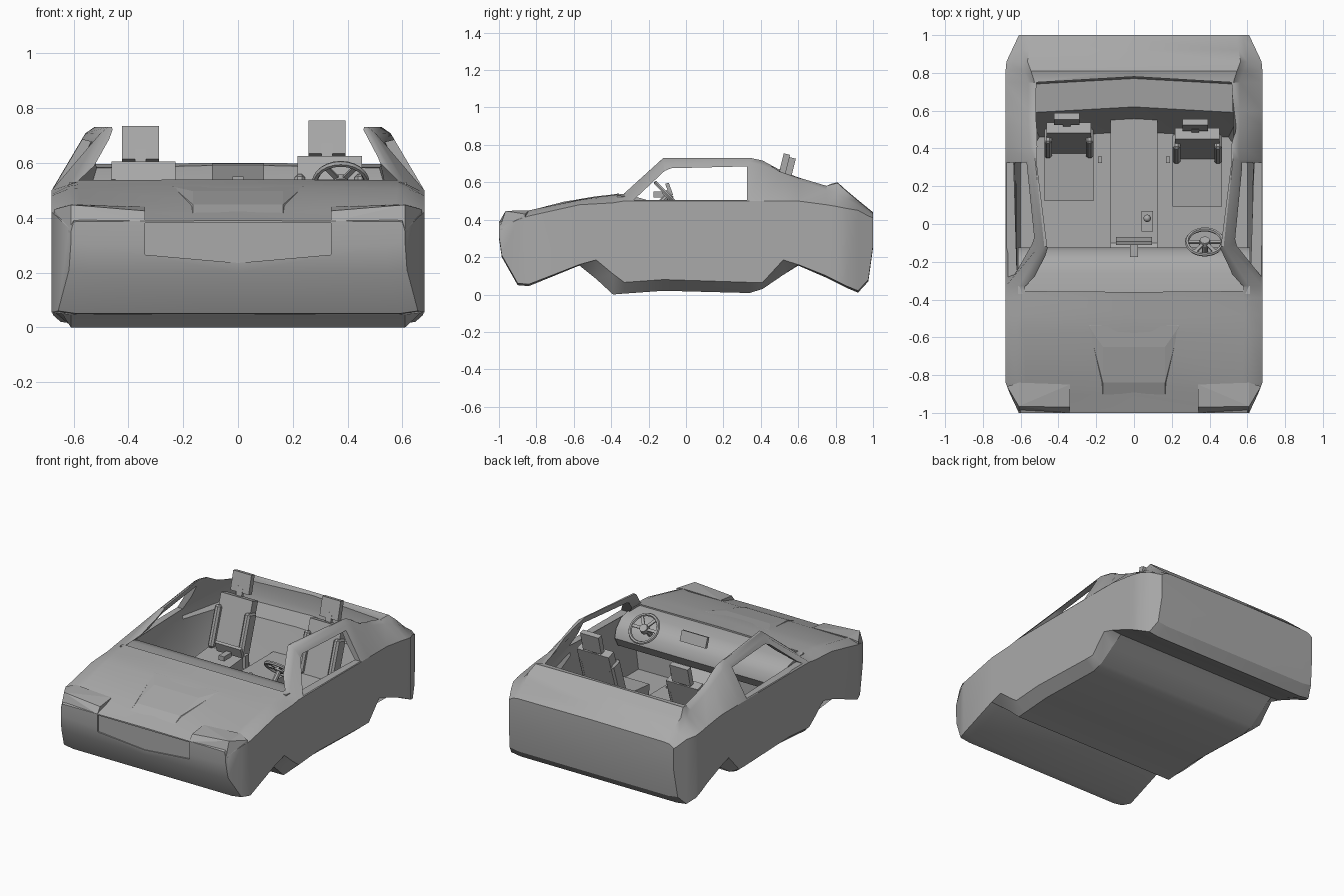
import bpy, bmesh, math
from mathutils import Matrix, Vector

cube = bpy.data.objects.get("Cube")
if cube:
    bpy.data.objects.remove(cube, do_unlink=True)

grey = bpy.data.materials.new("plain_grey")
grey.use_nodes = True
grey.diffuse_color = (0.4, 0.4, 0.4, 1)
grey.node_tree.nodes["Principled BSDF"].inputs["Base Color"].default_value = (0.4, 0.4, 0.4, 1)


def finish(name, bm):
    """Turn a bmesh into a named grey object."""
    bmesh.ops.recalc_face_normals(bm, faces=bm.faces)
    mesh = bpy.data.meshes.new(name)
    bm.to_mesh(mesh)
    bm.free()
    mesh.materials.append(grey)
    ob = bpy.data.objects.new(name, mesh)
    bpy.context.collection.objects.link(ob)
    return ob


def loft(name, rings):
    """Skin closed rings of points and cap both ends."""
    bm = bmesh.new()
    loops = [[bm.verts.new(p) for p in ring] for ring in rings]
    for a, b in zip(loops, loops[1:]):
        for i in range(len(a)):
            j = (i + 1) % len(a)
            bm.faces.new((a[i], a[j], b[j], b[i]))
    bm.faces.new(loops[0])
    bm.faces.new(loops[-1])
    return finish(name, bm)


def hull(name, points):
    bm = bmesh.new()
    for p in points:
        bm.verts.new(p)
    bmesh.ops.convex_hull(bm, input=bm.verts)
    return finish(name, bm)


def box(name, loc, size, tilt=0, bevel=0):
    """Box leaning back by tilt degrees, with optional chamfered edges."""
    bm = bmesh.new()
    bmesh.ops.create_cube(bm, size=1)
    bmesh.ops.scale(bm, vec=size, verts=bm.verts)
    if bevel:
        bmesh.ops.bevel(bm, geom=bm.edges[:], offset=bevel, segments=1, affect='EDGES')
    turn = Matrix.Translation(loc) @ Matrix.Rotation(math.radians(-tilt), 4, 'X')
    bmesh.ops.transform(bm, matrix=turn, verts=bm.verts)
    return finish(name, bm)


def across(name, profile, x0, x1):
    """Prism along x from a side profile of (y, z)."""
    return loft(name, [[(x, y, z) for y, z in profile] for x in (x0, x1)])


def cut(target, cutter):
    mod = target.modifiers.new("cut", 'BOOLEAN')
    mod.operation, mod.solver, mod.object = 'DIFFERENCE', 'EXACT', cutter
    bpy.context.view_layer.objects.active = target
    bpy.ops.object.modifier_apply(modifier=mod.name)
    bpy.data.objects.remove(cutter, do_unlink=True)


def smooth(ob, angle):
    bpy.ops.object.select_all(action='DESELECT')
    ob.select_set(True)
    bpy.context.view_layer.objects.active = ob
    bpy.ops.object.shade_smooth_by_angle(angle=math.radians(angle))


def mirrored(half):
    """Complete a ring from its +x half."""
    return half + [(-x, y, z) for x, y, z in reversed(half) if x > 0]


# Body sections: y, floor, sill, belt, shoulder x, shoulder z, crown z
sections = [
    (-1.0, .3, .31, .35, .60, .385, .39),
    (-.985, .2, .21, .36, .60, .39, .396),
    (-.9, .05, .06, .40, .60, .43, .42),
    (-.84, .045, .055, .42, .61, .45, .445),
    (-.57, .155, .16, .48, .62, .505, .51),
    (-.48, .083, .185, .485, .62, .515, .525),
    (-.39, 0, .11, .49, .62, .52, .535),
    (-.33, .005, .065, .5, .61, .525, .545),
    (-.12, .02, .08, .5, .505, .705, .735),
    (.34, .008, .065, .5, .557, .708, .735),
    (.41, .03, .065, .5, .555, .69, .72),
    (.52, .105, .185, .5, .56, .645, .66),
    (.6, .155, .16, .5, .56, .61, .63),
    (.75, .09, .1, .48, .56, .56, .585),
    (.81, .06, .07, .47, .58, .54, .6),
    (.86, .035, .045, .46, .6, .51, .555),
    (.92, .01, .02, .45, .59, .475, .505),
    (.975, .07, .08, .42, .58, .445, .46),
    (1.0, .25, .26, .41, .58, .43, .44),
]
rings = []
for y, floor, sill, belt, sx, sz, crown in sections:
    side = .68 - .47 * max(0, abs(y) - .85)
    rings.append(mirrored([(0, y, floor), (side - .07, y, floor), (side, y, sill), (side, y, belt),
                           (sx, y, sz), (sx * .94, y, crown - .004), (0, y, crown)]))
body = loft("body", rings)

# Open cabin with a rear shelf: z, front x, middle x, rear x, rear y
cabin = []
for z, fx, mx, rx, ry in [(.1, .6, .6, .5, .46), (.25, .62, .62, .53, .52), (.44, .62, .63, .54, .59),
                          (.46, .62, .635, .54, .74), (.5, .62, .64, .54, .75), (.6, .51, .575, .51, .75),
                          (.72, .43, .515, .5, .75), (.82, .43, .515, .5, .75)]:
    cabin.append(mirrored([(0, -.36, z), (fx, -.355, z), (mx, .32, z), (rx, ry, z), (0, ry + .03, z)]))
cut(body, loft("cabin_cutter", cabin))

# Side windows
cut(body, across("window_cutter", [(-.28, .505), (-.115, .66), (-.08, .675), (.325, .685), (.325, .505)], -1, 1))

# Grille recess
grille = [(-.34, .38), (-.34, .265), (0, .235), (.34, .265), (.34, .38)]
cut(body, loft("grille_cutter", [[(x, y, z) for x, z in grille] for y in (-1.1, -.985)]))
smooth(body, 32)

# Headlight housings
for s, side in ((1, "left"), (-1, "right")):
    hull(side + "_headlight", [(s * x, y, z) for x, y, z in [
        (.34, -1, .385), (.61, -1, .345), (.34, -.97, .425), (.61, -.965, .447),
        (.34, -.85, .44), (.61, -.84, .45), (.672, -.86, .43), (.672, -.86, .35), (.34, -.9, .37)]])

# Slightly raised bonnet panel
hull("bonnet_panel", [(s * x, y, z) for s in (1, -1) for x, y, z in [
    (.165, -.92, .41), (.165, -.84, .448), (.165, -.65, .497), (.24, -.54, .514),
    (.165, -.84, .42), (.165, -.65, .47), (.2, -.5, .515)]])

# Dashboard
dash = across("dashboard", [(-.37, .53), (-.26, .52), (-.19, .5), (-.14, .45), (-.125, .39),
                            (-.16, .33), (-.37, .31)], -.615, .615)
smooth(dash, 35)
box("dash_screen", (0, -.09, .562), (.19, .02, .07), -20)
box("screen_stem", (0, -.135, .535), (.04, .08, .03))

# Steering wheel
tilt = Matrix.Translation((.375, -.095, .53)) @ Matrix.Rotation(math.radians(-45), 4, 'X')


def ring_point(u, v):
    r = .094 + .011 * math.cos(v)
    return tilt @ Vector((r * math.cos(u), r * math.sin(u), .011 * math.sin(v)))


bm = bmesh.new()
N, M = 24, 6
grid = [[bm.verts.new(ring_point(math.tau * i / N, math.tau * j / M)) for j in range(M)] for i in range(N)]
for i in range(N):
    for j in range(M):
        k, l = (i + 1) % N, (j + 1) % M
        bm.faces.new((grid[i][j], grid[k][j], grid[k][l], grid[i][l]))
for angle in (0, 180, 235, 305):
    spoke = bmesh.ops.create_cube(bm, size=1)["verts"]
    bmesh.ops.scale(bm, vec=(.09, .018, .01), verts=spoke)
    bmesh.ops.translate(bm, vec=(.048, 0, 0), verts=spoke)
    turn = Matrix.Rotation(math.radians(angle), 4, 'Z')
    bmesh.ops.transform(bm, matrix=tilt @ turn, verts=spoke)
bmesh.ops.create_cone(bm, cap_ends=True, segments=12, radius1=.032, radius2=.026, depth=.03, matrix=tilt)
bmesh.ops.create_cone(bm, cap_ends=True, segments=8, radius1=.016, radius2=.016, depth=.12,
                      matrix=tilt @ Matrix.Translation((0, 0, -.07)))
smooth(finish("steering_wheel", bm), 40)

# Centre tunnel and gear lever
across("centre_tunnel", [(-.2, .09), (-.2, .34), (-.1, .27), (.58, .27), (.48, .1)], -.125, .125)
box("shifter_plate", (.07, .015, .272), (.06, .11, .015))
bm = bmesh.new()
bmesh.ops.create_cone(bm, cap_ends=True, segments=8, radius1=.01, radius2=.007, depth=.08,
                      matrix=Matrix.Translation((.07, .03, .31)))
bmesh.ops.create_uvsphere(bm, u_segments=10, v_segments=6, radius=.02,
                          matrix=Matrix.Translation((.07, .03, .36)))
smooth(finish("gear_lever", bm), 50)

# Seats, the driver's a little further forward and higher
for side, x, dy, dz in (("left", .335, -.03, .02), ("right", -.345, 0, 0)):
    def part(name, px, y, z, size, lean, bevel=0):
        box(side + "_" + name, (x + px, y + dy, z + dz), size, lean, bevel)
    part("seat_base", 0, .27, .14, (.2, .26, .1), 0)
    part("seat_cushion", 0, .275, .225, (.26, .3, .09), -5)
    part("seat_back", 0, .455, .43, (.235, .06, .35), 18)
    part("headrest", -.01, .555, .67, (.135, .035, .125), 14)
    part("headrest_stem", -.01, .53, .61, (.04, .02, .08), 16)
    for s in (-1, 1):
        part("back_bolster", s * .11, .43, .4, (.04, .09, .27), 18, .012)
    box(side + "_belt_buckle", (math.copysign(.18, x), .34, .27), (.022, .035, .09))
